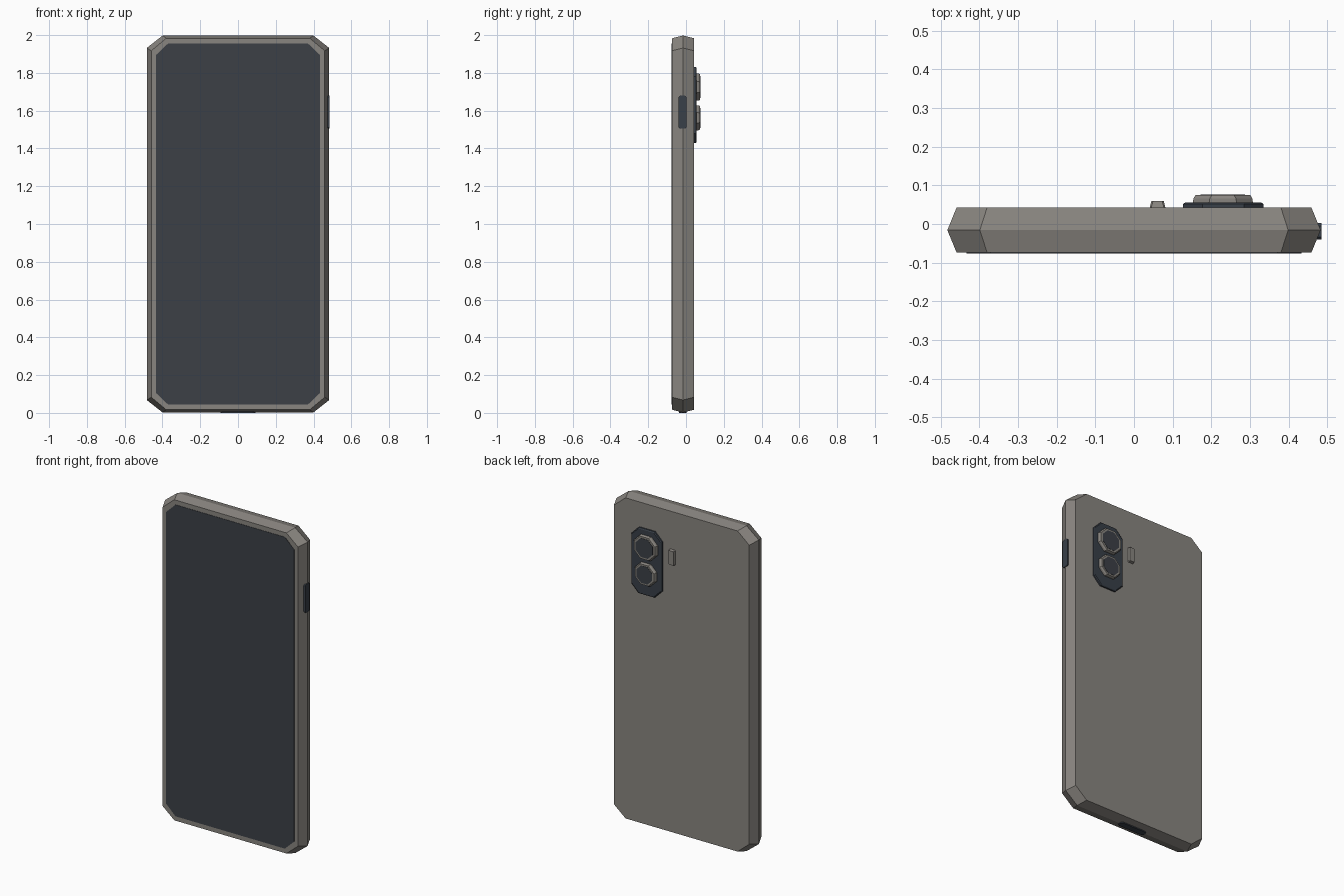
import bpy, bmesh
from mathutils import Vector

if "Cube" in bpy.data.objects:
    bpy.data.objects.remove(bpy.data.objects["Cube"])


def material(name, rgb):
    m = bpy.data.materials.new(name)
    m.diffuse_color = (*rgb, 1)
    m.use_nodes = True
    m.node_tree.nodes["Principled BSDF"].inputs["Base Color"].default_value = m.diffuse_color
    return m


GREY = material("warm_grey", (0.25, 0.235, 0.215))
GLASS = material("screen_dark", (0.045, 0.051, 0.062))
TRIM = material("trim_dark", (0.04, 0.05, 0.065))


def octagon(hw, hh, cw, ch):
    """Rectangle with cut corners: half sizes and corner cuts."""
    return [(hw, ch - hh), (hw, hh - ch), (hw - cw, hh), (cw - hw, hh),
            (-hw, hh - ch), (-hw, ch - hh), (cw - hw, -hh), (hw - cw, -hh)]


def loft(name, mat, centre, axis, layers):
    """Skin octagon layers (depth, hw, hh, cw, ch) along an axis."""
    place = {"x": lambda u, v, d: (d, u, v),
             "y": lambda u, v, d: (u, d, v),
             "z": lambda u, v, d: (u, v, d)}[axis]
    bm = bmesh.new()
    rings = [[bm.verts.new(Vector(place(u, v, d)) + Vector(centre))
              for u, v in octagon(*size)] for d, *size in layers]
    for a, b in zip(rings, rings[1:]):
        for i in range(8):
            j = (i + 1) % 8
            bm.faces.new((a[i], a[j], b[j], b[i]))
    bm.faces.new(rings[0])
    bm.faces.new(rings[-1])
    bmesh.ops.recalc_face_normals(bm, faces=bm.faces)
    mesh = bpy.data.meshes.new(name)
    bm.to_mesh(mesh)
    bm.free()
    mesh.materials.append(mat)
    obj = bpy.data.objects.new(name, mesh)
    bpy.context.collection.objects.link(obj)
    return obj


# Body: widest along the middle of its edge
FRONT, MID, BACK = -0.074, -0.016, 0.043
face = (0.459, 0.983, 0.079, 0.066)
loft("body", GREY, (0, 0, 1), "y",
     [(FRONT, *face), (MID, 0.483, 0.998, 0.084, 0.066), (BACK, *face)])

# Screen plate
loft("screen", GLASS, (0, 0, 1), "y",
     [(-0.076, 0.434, 0.955, 0.063, 0.06), (FRONT + 0.001, 0.434, 0.955, 0.063, 0.06)])

# Camera plate and two lenses
loft("camera_plate", TRIM, (0.231, 0, 1.63), "y",
     [(BACK - 0.003, 0.104, 0.202, 0.05, 0.05),
      (0.052, 0.104, 0.202, 0.05, 0.05),
      (0.056, 0.098, 0.196, 0.046, 0.046)])
for label, z, r in (("upper", 1.725, 0.072), ("lower", 1.562, 0.066)):
    cut = 0.586
    loft(label + "_lens_ring", GREY, (0.23, 0, z), "y",
         [(0.054, r + 0.006, r, cut * r, cut * r),
          (0.066, r + 0.004, r, cut * r, cut * r),
          (0.075, r - 0.001, r - 0.004, cut * r, cut * r)])
    g = r * 0.8
    loft(label + "_lens_glass", GLASS, (0.23, 0, z), "y",
         [(0.072, g, g, cut * g, cut * g), (0.0765, g, g, cut * g, cut * g)])

# Flash bar
loft("flash", GREY, (0.061, 0, 1.705), "y",
     [(BACK - 0.003, 0.021, 0.048, 0.004, 0.004),
      (0.059, 0.016, 0.043, 0.004, 0.004)])

# Side button and bottom port
loft("side_button", TRIM, (0, -0.019, 1.592), "x",
     [(0.46, 0.021, 0.087, 0.007, 0.007), (0.485, 0.021, 0.087, 0.007, 0.007)])
loft("bottom_port", TRIM, (0, -0.017, 0), "z",
     [(0.0, 0.092, 0.019, 0.014, 0.008), (0.02, 0.092, 0.019, 0.014, 0.008)])
